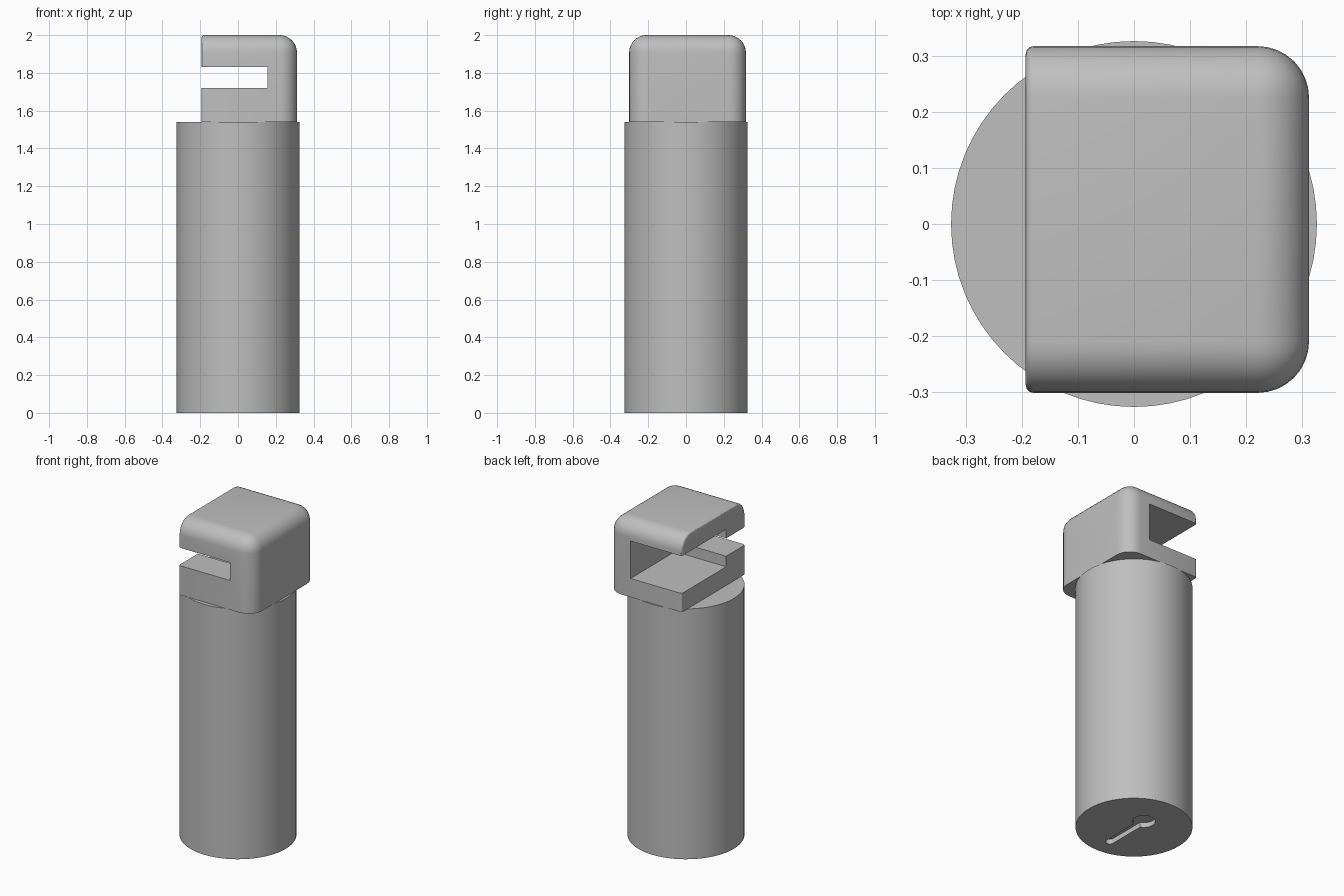
import bpy, bmesh, math

if "Cube" in bpy.data.objects:
    bpy.data.objects.remove(bpy.data.objects["Cube"], do_unlink=True)

grey = bpy.data.materials.new("plain grey")
grey.use_nodes = True
colour = (0.52, 0.52, 0.52, 1)
grey.diffuse_color = colour
grey.node_tree.nodes["Principled BSDF"].inputs["Base Color"].default_value = colour


def add_object(name, bm):
    bmesh.ops.recalc_face_normals(bm, faces=bm.faces[:])
    mesh = bpy.data.meshes.new(name)
    bm.to_mesh(mesh)
    bm.free()
    mesh.materials.append(grey)
    obj = bpy.data.objects.new(name, mesh)
    bpy.context.collection.objects.link(obj)
    return obj


def prism(name, points, shift):
    """Extrude a closed outline of 3D points along a vector."""
    bm = bmesh.new()
    face = bm.faces.new([bm.verts.new(p) for p in points])
    new = bmesh.ops.extrude_face_region(bm, geom=[face])["geom"]
    bmesh.ops.translate(bm, vec=shift,
                        verts=[v for v in new if isinstance(v, bmesh.types.BMVert)])
    return add_object(name, bm)


def activate(obj):
    bpy.ops.object.select_all(action="DESELECT")
    obj.select_set(True)
    bpy.context.view_layer.objects.active = obj


def cut(obj, cutter):
    cutter.hide_render = True
    mod = obj.modifiers.new("cut", "BOOLEAN")
    mod.operation, mod.solver, mod.object = "DIFFERENCE", "EXACT", cutter
    activate(obj)
    bpy.ops.object.modifier_apply(modifier=mod.name)
    bpy.data.objects.remove(cutter, do_unlink=True)


def smooth(obj):
    activate(obj)
    bpy.ops.object.shade_smooth_by_angle(angle=math.radians(30))


def arc(cx, cy, r, start, end, steps):
    angles = [math.radians(start + (end - start) * i / steps) for i in range(steps + 1)]
    return [(cx + r * math.cos(a), cy + r * math.sin(a)) for a in angles]


# Round shaft
RADIUS, SHAFT_TOP = 0.326, 1.54
shaft = prism("shaft", [(x, y, 0) for x, y in arc(0, 0, RADIUS, 0, 354.375, 63)],
              (0, 0, SHAFT_TOP))

# Shallow keyhole recess in the underside
big, narrow = 0.065, 0.024
half = math.degrees(math.asin(narrow / big))
keyhole = arc(0, 0.085, big, -90 + half, 270 - half, 24) + arc(0, -0.21, narrow, 180, 360, 10)
cut(shaft, prism("keyhole_cutter", [(x, y, -0.1) for x, y in keyhole], (0, 0, 0.13)))
smooth(shaft)

# Head block
X0, X1, Y0, Y1, TOP = -0.193, 0.312, -0.301, 0.317, 2.0
bm = bmesh.new()
bmesh.ops.create_cube(bm, size=1)
for v in bm.verts:
    v.co = (X1 if v.co.x > 0 else X0, Y1 if v.co.y > 0 else Y0,
            TOP if v.co.z > 0 else SHAFT_TOP)


def on(edge, axis, value):
    return all(abs(v.co[axis] - value) < 1e-4 for v in edge.verts)


def round_edges(edges, radius, segments):
    bmesh.ops.bevel(bm, geom=edges, offset=radius, offset_type="OFFSET",
                    segments=segments, profile=0.5, affect="EDGES")


# Large rounding on the top and closed side, small rounding on the open side
round_edges([e for e in bm.edges if not on(e, 0, X0) and not on(e, 2, SHAFT_TOP)], 0.092, 8)
round_edges([e for e in bm.edges if on(e, 0, X0) and not on(e, 2, SHAFT_TOP)], 0.014, 3)
head = add_object("head", bm)

# Stepped slot: narrow through the front, taller behind
STEP, SLOT_END = -0.115, 0.155
profile = [(-1, 1.72), (STEP, 1.72), (STEP, 1.655), (1, 1.655),
           (1, 1.885), (STEP, 1.885), (STEP, 1.83), (-1, 1.83)]
cut(head, prism("slot_cutter", [(-1, y, z) for y, z in profile], (1 + SLOT_END, 0, 0)))
smooth(head)
